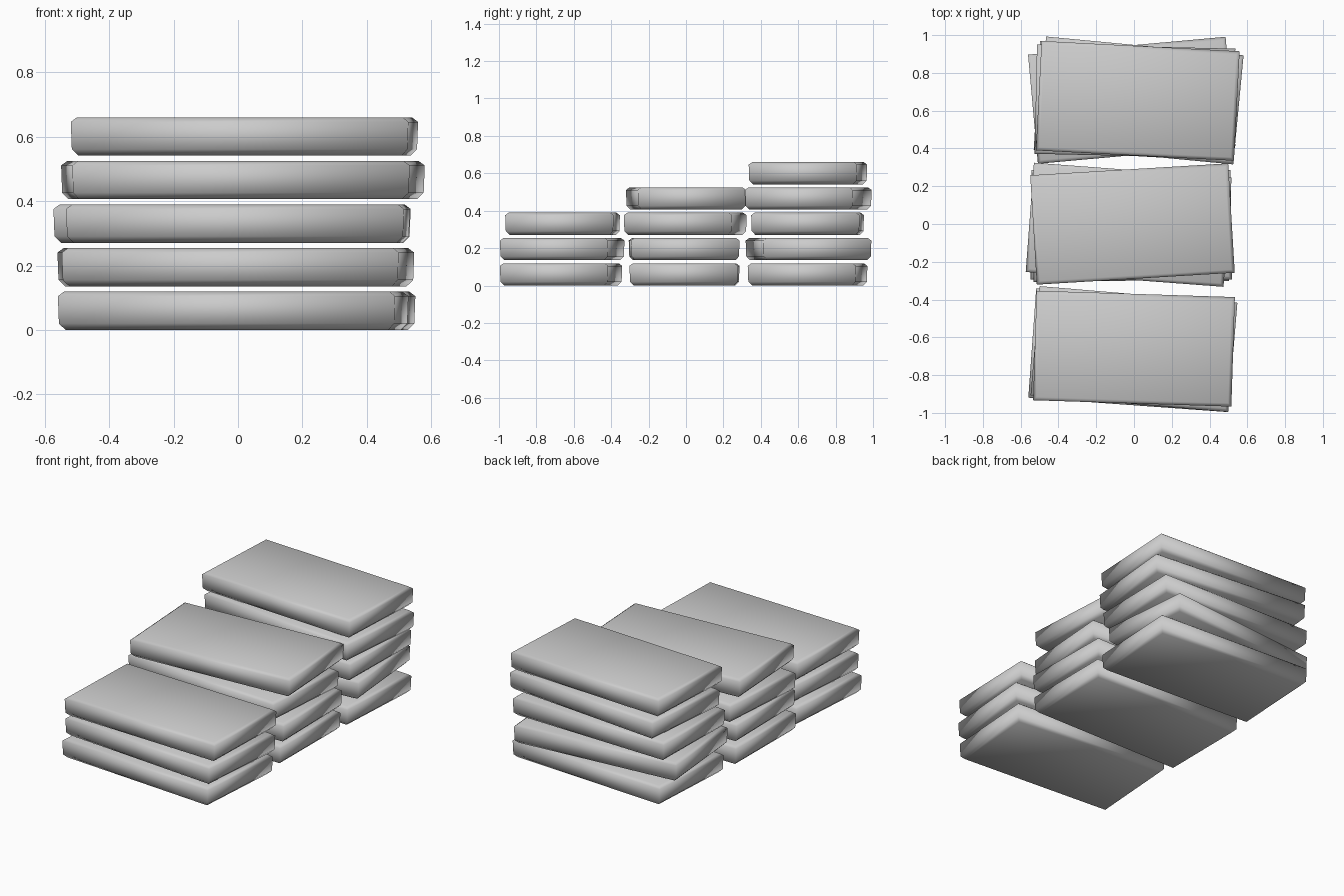
import bpy
import bmesh
from math import cos, sin

if "Cube" in bpy.data.objects:
    bpy.data.objects.remove(bpy.data.objects["Cube"])

LENGTH, WIDTH, HEIGHT, PITCH = 1.05, 0.58, 0.119, 0.1353

stone = bpy.data.materials.new("stone grey")
stone.diffuse_color = (0.6, 0.6, 0.6, 1)
stone.use_nodes = True
stone.node_tree.nodes["Principled BSDF"].inputs["Base Color"].default_value = stone.diffuse_color

# each stack from the ground up: centre x, centre y, turn in radians
STACKS = {
    "front_slab": [(-0.015, -0.668, -0.072), (0.0, -0.662, -0.084), (0.0, -0.66, -0.032)],
    "middle_slab": [(-0.02, -0.008, -0.008), (-0.01, -0.01, 0.012), (-0.028, -0.004, -0.075),
                    (-0.008, 0.0, 0.06)],
    "back_slab": [(0.01, 0.65, -0.058), (-0.012, 0.655, 0.09), (0.005, 0.65, -0.022),
                  (0.03, 0.654, -0.095), (0.02, 0.652, -0.052)],
}

# chamfered slab outline: height and inset of each ring
RINGS = [(0.0, 0.022), (0.02, 0.003), (HEIGHT - 0.014, 0.0), (HEIGHT, 0.018)]


def slab(name, x, y, z, turn):
    bm = bmesh.new()
    rings = []
    for h, inset in RINGS:
        a, b = LENGTH / 2 - inset, WIDTH / 2 - inset
        ring = []
        for u, v in ((-a, -b), (a, -b), (a, b), (-a, b)):
            ring.append(bm.verts.new((u * cos(turn) - v * sin(turn),
                                      u * sin(turn) + v * cos(turn), h)))
        rings.append(ring)
    bm.faces.new(rings[0][::-1])
    bm.faces.new(rings[-1])
    for low, high in zip(rings, rings[1:]):
        for i in range(4):
            j = (i + 1) % 4
            bm.faces.new((low[i], low[j], high[j], high[i]))
    for f in bm.faces:
        f.smooth = True
    mesh = bpy.data.meshes.new(name)
    bm.to_mesh(mesh)
    bm.free()
    mesh.materials.append(stone)
    obj = bpy.data.objects.new(name, mesh)
    obj.location = (x, y, z)
    bpy.context.collection.objects.link(obj)


# three stepped stacks of loosely laid slabs
for stack, slabs in STACKS.items():
    for level, (x, y, turn) in enumerate(slabs):
        slab(f"{stack}_{level + 1}", x, y, level * PITCH, turn)
